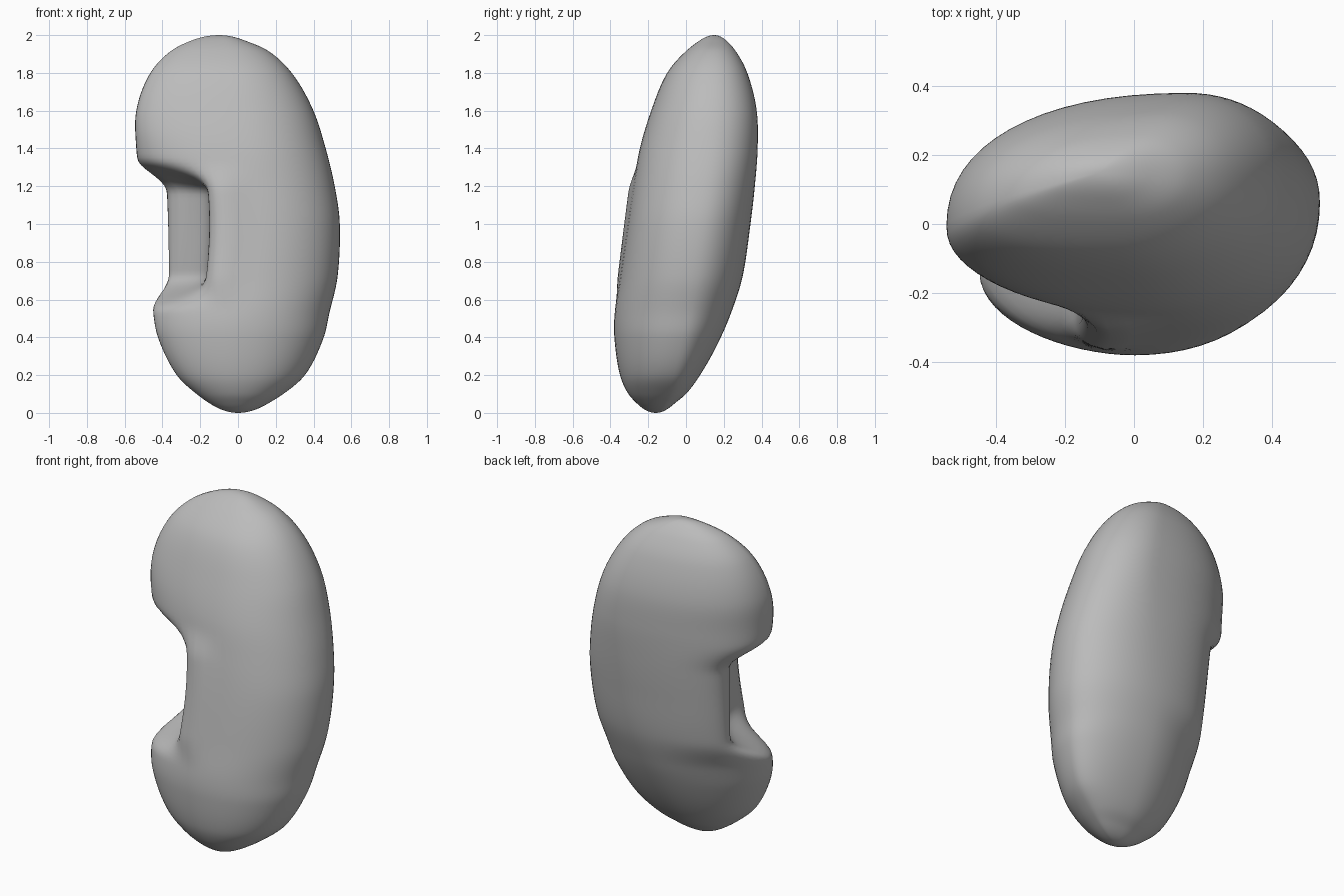
import bpy
import bmesh
from math import acos, cos, sin, pi

if "Cube" in bpy.data.objects:
    bpy.data.objects.remove(bpy.data.objects["Cube"])

RINGS, QUARTER = 140, 16
LATERAL_ROUND = .94     # below one gives slightly fuller rings than an ellipse

# Outline of the organ by height: medial x, lateral x, front y, back y
OUTLINE = [
    (0, 0, 0, -.16, -.16), (.05, -.15, .16, -.26, -.06), (.1, -.22, .24, -.305, 0),
    (.2, -.325, .355, -.35, .075), (.4, -.425, .455, -.38, .185), (.53, -.45, .485, -.378, .24),
    (.72, -.465, .528, -.35, .3), (1, -.49, .54, -.31, .342), (1.2, -.515, .513, -.28, .365),
    (1.4, -.54, .465, -.245, .38), (1.6, -.54, .4, -.185, .375), (1.8, -.465, .285, -.1, .325),
    (1.92, -.35, .155, .005, .26), (1.97, -.25, .04, .07, .215), (2, -.1, -.1, .15, .15),
]
# Widest points in each ring: medial y, lateral y, front x, back x, medial roundness
CENTRES = [
    (0, -.16, -.16, 0, 0, 1), (.45, -.17, -.01, 0, .05, 1.1), (1, .05, .07, .06, .12, 1),
    (1.5, -.01, .13, 0, .15, .9), (2, .15, .15, -.1, -.1, .95),
]
# Hollow on the medial side, from its back lip to its front lip
HOLLOW = [(-.35, .08), (-.26, .02), (-.18, -.06), (-.15, -.15),
          (-.15, -.22), (-.155, -.285), (-.09, -.335), (.06, -.31)]


def angle(z):
    return acos(max(-1, min(1, 1 - z)))


def sample(table, z):
    """Smooth interpolation, spaced by polar angle so both ends are round."""
    t = angle(z)
    keys = [angle(row[0]) for row in table]
    last = len(table) - 1
    i = max(k for k in range(last) if keys[k] <= t + 1e-9)
    span = keys[i + 1] - keys[i]
    u = (t - keys[i]) / span

    def slope(k, c):
        a, b = max(k - 1, 0), min(k + 1, last)
        return (table[b][c] - table[a][c]) / (keys[b] - keys[a]) * span

    result = []
    for c in range(1, len(table[0])):
        p, q = table[i][c], table[i + 1][c]
        m, n = slope(i, c), slope(i + 1, c)
        result.append(p + u * m + u * u * (3 * (q - p) - 2 * m - n)
                      + u ** 3 * (2 * (p - q) + m + n))
    return result


def smoothstep(a, b, v):
    s = max(0, min(1, (v - a) / (b - a)))
    return s * s * (3 - 2 * s)


def hollow_point(f):
    s = f * (len(HOLLOW) - 1)
    i = min(int(s), len(HOLLOW) - 2)
    return [a + (b - a) * (s - i) for a, b in zip(HOLLOW[i], HOLLOW[i + 1])]


def ring(z):
    left, right, front, back = sample(OUTLINE, z)
    left_y, right_y, front_x, back_x, medial_round = sample(CENTRES, z)
    corners = [(left, left_y), (front_x, front), (right, right_y), (back_x, back)]
    depth = smoothstep(.54, .73, z) * (1 - smoothstep(1.17, 1.34, z))
    lip_x, lip_y = HOLLOW[0]
    end_x, end_y = HOLLOW[-1]
    points = []
    for q in range(4):
        (ax, ay), (bx, by) = corners[q], corners[(q + 1) % 4]
        power = medial_round if q in (0, 3) else LATERAL_ROUND
        for j in range(QUARTER):
            f = j / QUARTER
            rise, fall = sin(f * pi / 2) ** power, cos(f * pi / 2) ** power
            if q % 2 == 0:
                x, y = bx + (ax - bx) * fall, ay + (by - ay) * rise
            else:
                x, y = ax + (bx - ax) * rise, by + (ay - by) * fall
            if q == 0:
                # Carve the hollow, ending on the front of this ring
                hx, hy = hollow_point(f)
                hx += (front_x - end_x) * f
                hy += (front - end_y) * f
                x, y = x + (hx - x) * depth, y + (hy - y) * depth
            elif q == 3:
                # Draw the back lip in without denting the back
                x += (lip_x - left) * depth * f * f
                y += (lip_y - left_y) * depth * f * f
            points.append((x, y, z))
    return points


# Kidney body: rings lofted from the lower pole to the upper pole
bm = bmesh.new()
rows = [[bm.verts.new(p) for p in ring(1 - cos(pi * k / RINGS))] for k in range(1, RINGS)]
count = 4 * QUARTER
for low, high in zip(rows, rows[1:]):
    for j in range(count):
        n = (j + 1) % count
        bm.faces.new((low[j], low[n], high[n], high[j]))
bottom = bm.verts.new((0, -.16, 0))
top = bm.verts.new((-.1, .15, 2))
for j in range(count):
    n = (j + 1) % count
    bm.faces.new((bottom, rows[0][n], rows[0][j]))
    bm.faces.new((top, rows[-1][j], rows[-1][n]))
bmesh.ops.recalc_face_normals(bm, faces=bm.faces)
for face in bm.faces:
    face.smooth = True
mesh = bpy.data.meshes.new("kidney_body")
bm.to_mesh(mesh)
bm.free()
body = bpy.data.objects.new("kidney_body", mesh)
bpy.context.collection.objects.link(body)

# Soften the lips of the hollow
soften = body.modifiers.new("soften", 'SMOOTH')
soften.factor = .5
soften.iterations = 4

# Plain grey surface
grey = bpy.data.materials.new("plain_grey")
grey.use_nodes = True
colour = (.5, .5, .5, 1)
grey.diffuse_color = colour
grey.node_tree.nodes["Principled BSDF"].inputs["Base Color"].default_value = colour
mesh.materials.append(grey)
